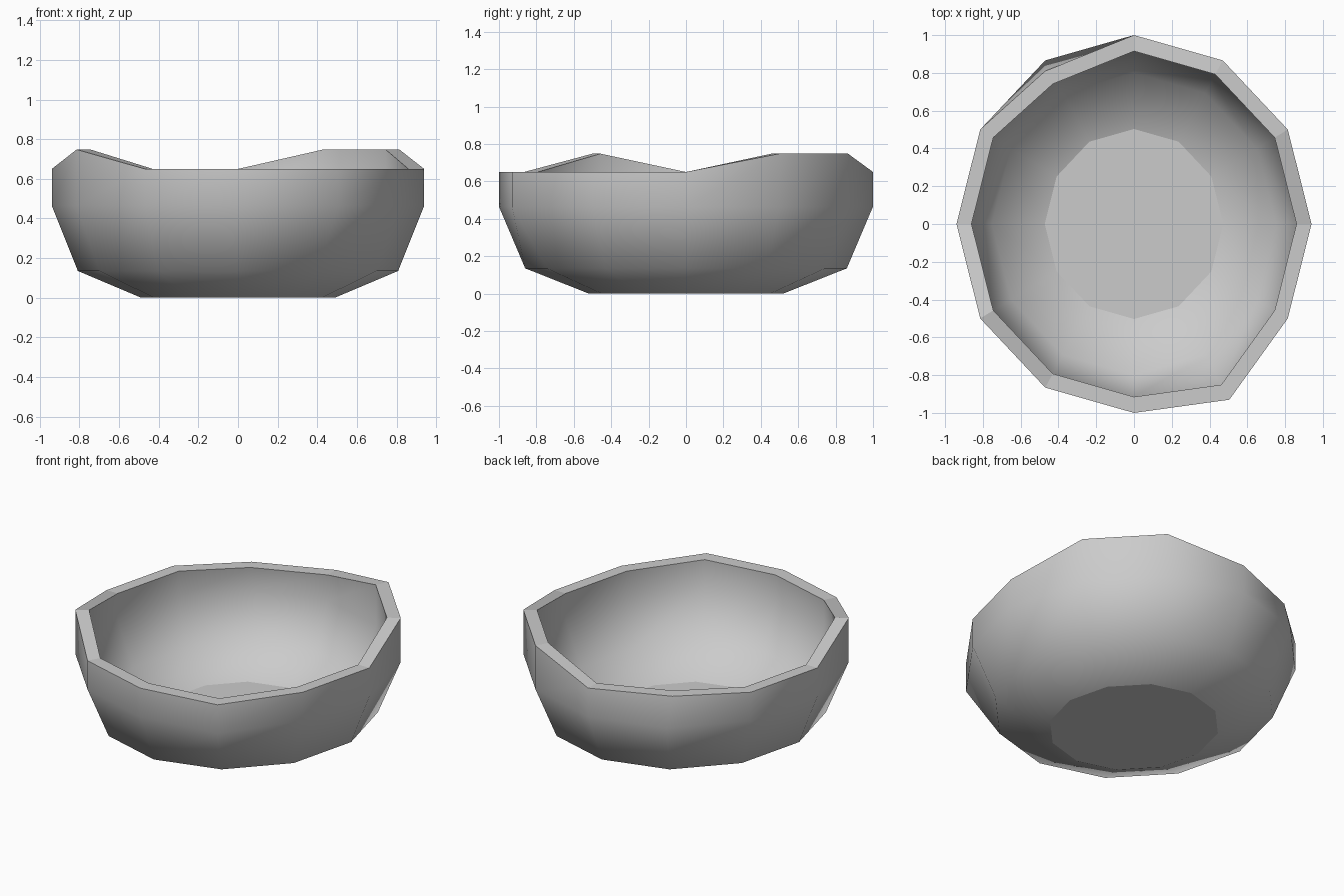
import bpy, bmesh, math

if "Cube" in bpy.data.objects:
    bpy.data.objects.remove(bpy.data.objects["Cube"])

SIDES = 12
WIDTH = 0.94                                             # x squash of the oval
OUTER = [(0.52, 0.0), (0.86, 0.135), (1.0, 0.465), (1.0, 0.65)]
INNER = [(0.503, 0.08), (0.80, 0.20), (0.918, 0.485), (0.915, 0.65)]
RAISED = {1, 2, 7}                                       # rim corners lifted above the rest


def make_ring(bm, profile, level):
    """One oval ring of vertices, with the hand-made irregularities near the rim."""
    radius, height = profile[level]
    ring = []
    for i in range(SIDES):
        a = 2 * math.pi * i / SIDES
        r, z = radius, height
        if level == 3 and i in RAISED:
            z += 0.098
        if level >= 2 and i == 10:                       # bulge at the front right
            r *= 1.074
        x, y = WIDTH * r * math.cos(a), r * math.sin(a)
        if level == 3 and i == 4:                        # dent at the back left
            y *= 0.935
        ring.append(bm.verts.new((x, y, z)))
    return ring


bm = bmesh.new()
outer = [make_ring(bm, OUTER, k) for k in range(4)]
inner = [make_ring(bm, INNER, k) for k in range(4)]


def bridge(low, high, smooth):
    for i in range(SIDES):
        j = (i + 1) % SIDES
        bm.faces.new((low[i], low[j], high[j], high[i])).smooth = smooth


# Smooth outer and inner walls
for k in range(3):
    bridge(outer[k], outer[k + 1], True)
    bridge(inner[k + 1], inner[k], True)

# Flat rim, underside and floor
bridge(outer[3], inner[3], False)
bm.faces.new(outer[0][::-1])
bm.faces.new(inner[0])

bmesh.ops.recalc_face_normals(bm, faces=bm.faces)
mesh = bpy.data.meshes.new("bowl")
bm.to_mesh(mesh)
bm.free()
bowl = bpy.data.objects.new("bowl", mesh)
bpy.context.collection.objects.link(bowl)
